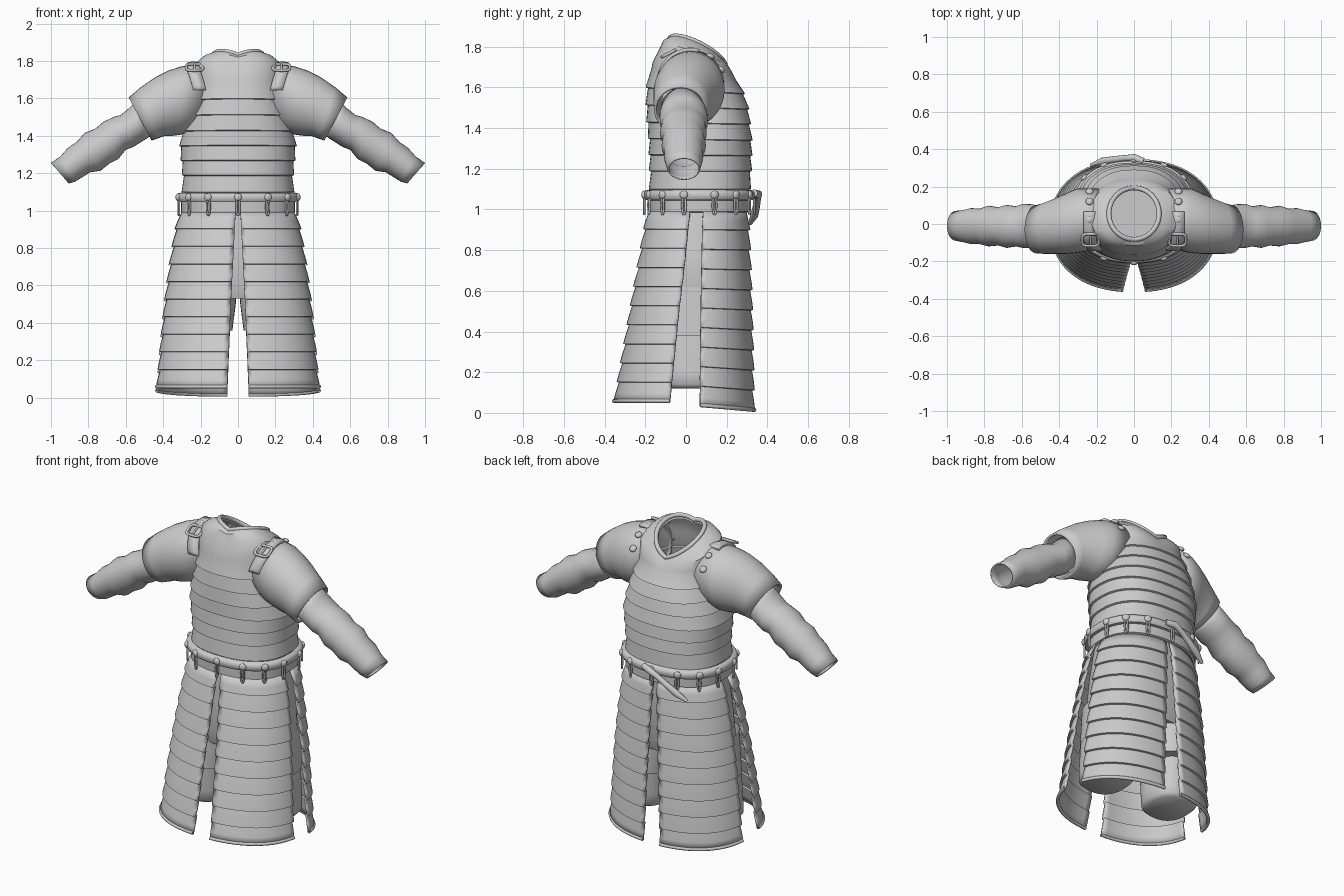
import bpy, bmesh, math
from mathutils import Vector
from mathutils.bvhtree import BVHTree

if "Cube" in bpy.data.objects:
    bpy.data.objects.remove(bpy.data.objects["Cube"])

mat = bpy.data.materials.new("plain grey")
mat.diffuse_color = (0.6, 0.6, 0.6, 1)
mat.use_nodes = True
mat.node_tree.nodes["Principled BSDF"].inputs["Base Color"].default_value = mat.diffuse_color


def finish(name, bm, angle=35, thick=0):
    bmesh.ops.recalc_face_normals(bm, faces=bm.faces)
    me = bpy.data.meshes.new(name)
    bm.to_mesh(me)
    bm.free()
    me.shade_smooth()
    me.set_sharp_from_angle(angle=math.radians(angle))
    me.materials.append(mat)
    ob = bpy.data.objects.new(name, me)
    bpy.context.collection.objects.link(ob)
    if thick:
        m = ob.modifiers.new("thickness", 'SOLIDIFY')
        m.thickness, m.offset = thick, -1
    return ob


def loft(name, rings, closed=True, caps=(), angle=35, thick=0):
    bm = bmesh.new()
    vs = [[bm.verts.new(p) for p in r] for r in rings]
    n = len(rings[0])
    for r0, r1 in zip(vs, vs[1:]):
        for i in range(n if closed else n - 1):
            j = (i + 1) % n
            bm.faces.new((r0[i], r0[j], r1[j], r1[i]))
    for c in caps:
        bm.faces.new(vs[c])
    return finish(name, bm, angle, thick)


def spow(v, p):
    return math.copysign(abs(v) ** p, v)


def ring(a, yf, yb, zf, zb=None, lift=0, p=0.85, cx=0, n=56):
    """Rounded horizontal section, tilted from zf in front to zb behind."""
    zb = zf if zb is None else zb
    out = []
    for i in range(n):
        t = 2 * math.pi * i / n
        c, s = spow(math.cos(t), p), spow(math.sin(t), p)
        out.append((cx + a * c, (yf + yb) / 2 + (yb - yf) / 2 * s,
                    (zf + zb) / 2 + (zb - zf) / 2 * s + lift * abs(c)))
    return out


def lerp_table(table, z):
    for lo, hi in zip(table, table[1:]):
        if z <= hi[0]:
            f = max(0, (z - lo[0]) / (hi[0] - lo[0]))
            return [u + (v - u) * f for u, v in zip(lo, hi)][1:]
    return table[-1][1:]


def tube(name, pts, r, closed=False, radii=None, res=3):
    cu = bpy.data.curves.new(name, 'CURVE')
    cu.dimensions, cu.bevel_depth, cu.bevel_resolution = '3D', r, res
    cu.use_fill_caps = True
    sp = cu.splines.new('POLY')
    sp.points.add(len(pts) - 1)
    for i, p in enumerate(pts):
        sp.points[i].co = (*p, 1)
        sp.points[i].radius = radii[i] if radii else 1
    sp.use_cyclic_u = closed
    tmp = bpy.data.objects.new(name + "_curve", cu)
    bpy.context.collection.objects.link(tmp)
    bpy.context.view_layer.update()
    me = bpy.data.meshes.new_from_object(tmp.evaluated_get(bpy.context.evaluated_depsgraph_get()))
    bpy.data.objects.remove(tmp)
    bm = bmesh.new()
    bm.from_mesh(me)
    bpy.data.meshes.remove(me)
    for f in bm.faces:
        f.material_index = 0
    return finish(name, bm, 50)


def stud(name, p, normal, r):
    bm = bmesh.new()
    bmesh.ops.create_uvsphere(bm, u_segments=12, v_segments=8, radius=r)
    bmesh.ops.scale(bm, vec=(1, 1, 0.6), verts=bm.verts)
    ob = finish(name, bm, 60)
    ob.rotation_euler = Vector(normal).to_track_quat('Z', 'Y').to_euler()
    ob.location = p


# Banded cuirass: z, half width, front y, back y, back z
body = [(1.0, .295, -.175, .305, 1.0), (1.2, .292, -.175, .318, 1.2),
        (1.36, .308, -.18, .32, 1.35), (1.45, .29, -.19, .31, 1.44),
        (1.56, .26, -.192, .30, 1.53), (1.64, .245, -.188, .265, 1.61),
        (1.72, .242, -.165, .243, 1.645)]
lames = [1.0, 1.10, 1.19, 1.27, 1.35, 1.43, 1.515, 1.6, 1.70]
rings = []
for lo, hi in zip(lames, lames[1:]):
    for z, off in ((lo, .008), (hi - .004, -.003)):
        a, yf, yb, zb = lerp_table(body, z)
        rings.append(ring(a + off, yf - off, yb + off, z, zb))
# Shoulder yoke rising to the tilted neck opening
rings += [ring(.24, -.165, .24, 1.72, 1.648, .02), ring(.23, -.13, .228, 1.785, 1.665, .05),
          ring(.19, -.115, .215, 1.82, 1.685, .055, .95), ring(.135, -.085, .195, 1.835, 1.705, .055, 1),
          ring(.122, -.07, .18, 1.815, 1.69, .05, 1)]
cuirass = loft("cuirass", rings)
tube("collar", ring(.134, -.082, .193, 1.832, 1.705, .054, 1), .013, True)


# Sleeves: top x, top z, bottom x, bottom z, front y, back y
def sleeve(name, rows, side, thick):
    rs = []
    for tx, tz, bx, bz, yf, yb in rows:
        r = []
        for i in range(32):
            t = 2 * math.pi * i / 32
            h = (1 + math.sin(t)) / 2
            r.append((side * (bx + (tx - bx) * h), (yf + yb) / 2 + (yb - yf) / 2 * math.cos(t), bz + (tz - bz) * h))
        rs.append(r)
    return loft(name, rs, angle=60, thick=thick)


short = [(.17, 1.79, .20, 1.43, -.13, .19), (.30, 1.772, .31, 1.405, -.155, .19),
         (.37, 1.75, .35, 1.40, -.16, .165), (.44, 1.715, .39, 1.40, -.16, .14),
         (.52, 1.66, .43, 1.385, -.16, .115), (.585, 1.605, .462, 1.375, -.157, .10)]
long = [(.53, 1.60, .45, 1.41, -.12, .09), (.58, 1.55, .50, 1.378, -.13, .105),
        (.63, 1.51, .56, 1.34, -.128, .108), (.66, 1.503, .60, 1.325, -.12, .095),
        (.72, 1.475, .64, 1.275, -.128, .102), (.76, 1.44, .69, 1.25, -.115, .09),
        (.82, 1.415, .735, 1.213, -.12, .098), (.86, 1.37, .79, 1.205, -.108, .082),
        (.91, 1.335, .83, 1.18, -.108, .085), (.95, 1.29, .87, 1.155, -.098, .075),
        (1.0, 1.255, .905, 1.145, -.09, .07)]
shells = [cuirass]
for side, tag in ((-1, "left"), (1, "right")):
    shells.append(sleeve("short_sleeve_" + tag, short, side, .012))
    sleeve("long_sleeve_" + tag, long, side, .008)

trees = [BVHTree.FromPolygons([v.co for v in o.data.vertices], [p.vertices for p in o.data.polygons]) for o in shells]


def on_shoulder(x, deg, off):
    """Point on the outer surface, found around the shoulder axis."""
    d = Vector((0, math.cos(math.radians(deg)), math.sin(math.radians(deg))))
    c = Vector((x, .03, 1.55))
    hits = [h[0] for h in (t.ray_cast(c + d, -d) for t in trees) if h[0]]
    return max(hits, key=lambda h: (h - c).dot(d)) + d * off, d


# Shoulder straps with buckles and rivets
for s, tag in ((-1, "left"), (1, "right")):
    rows = []
    for k in range(15):
        deg = 151 - 5 * k
        x = s * (.205 + .03 * min(1, k / 6))
        p, d = on_shoulder(x, deg, .014)
        w = Vector((.034, 0, 0))
        rows.append((p - w, p + w))
    loft("strap_" + tag, rows, False, angle=50, thick=.018)
    c, d = on_shoulder(s * .232, 118, .024)
    u, v = Vector((1, 0, 0)), d.cross(Vector((1, 0, 0)))
    frame = [c + u * .045 * spow(math.cos(t), .5) + v * .036 * spow(math.sin(t), .5)
             for t in (2 * math.pi * i / 24 for i in range(24))]
    tube("buckle_frame_" + tag, frame, .008, True, res=2)
    tube("buckle_pin_" + tag, [c - v * .036, c + v * .036], .006, res=2)
    for deg in (92, 66, 44):
        p, d = on_shoulder(s * .238, deg, .006)
        stud("rivet_" + tag, p, d, .021)

# Belt, studs, hanging loops and loose tail
loft("belt", [ring(.30 + o, -.18 - o, .31 + o, z) for z, o in
              ((1.045, 0), (1.047, .02), (1.06, .028), (1.08, .028), (1.093, .02), (1.097, 0))], angle=50)
loft("waist_band", [ring(.292 + o, -.172 - o, .302 + o, z) for z, o in
                    ((.985, 0), (.99, .012), (1.045, .012))], angle=50)
for k in range(14):
    t = 2 * math.pi * (k + .5) / 14
    n = Vector((math.cos(t) / .32, math.sin(t) / .27, 0)).normalized()
    c, s = spow(math.cos(t), .85), spow(math.sin(t), .85)
    stud("belt_stud", (.328 * c, .065 + .272 * s, 1.072), n, .021)
    q = Vector((.316 * c, .065 + .262 * s, 1.02))
    u = Vector((-n.y, n.x, 0))
    tube("belt_loop", [q + u * .009 * math.cos(a) + Vector((0, 0, .045 * math.sin(a))) + n * .008
                       for a in (2 * math.pi * i / 14 for i in range(14))], .0055, True, res=2)
tube("belt_tail", [(.05, .335, 1.08), (0, .355, 1.075), (-.05, .352, 1.05), (-.11, .345, 1.01),
                   (-.17, .335, .97), (-.23, .315, .93)], .018, radii=[1, 1.1, .9, 1, 1.1, .5])

# Banded skirt: z, half width, front y, back y, centre gap, front-panel edge y, back-panel edge y
skirt = [(0, .442, -.362, .335, .06, -.085, .07), (.3, .415, -.31, .33, .047, -.055, .07),
         (.5, .395, -.275, .325, .038, -.035, .073), (.7, .368, -.24, .318, .028, -.01, .076),
         (.9, .335, -.205, .31, .018, .01, .08), (1.0, .305, -.185, .30, .013, .02, .085)]


def skirt_row(z, off, side, back, drop):
    a, yf, yb, gap, ef, eb = lerp_table(skirt, z)
    a, yf, yb, p = a + off, yf - off, yb + off, .88
    yc, b = (yf + yb) / 2, (yb - yf) / 2
    sgn = 1 if back else -1
    t0 = sgn * math.acos((gap / a) ** (1 / p))
    t1 = math.asin(spow(((eb if back else ef) - yc) / b, 1 / p))
    row = []
    for i in range(21):
        t = t0 + (t1 - t0) * i / 20
        y = yc + b * spow(math.sin(t), p)
        row.append(Vector((side * a * math.cos(t) ** p, y, z - drop * y / .34)))
    return row


LAMES = 10
for back in (0, 1):
    for s in (-1, 1):
        name = ("back" if back else "front") + ("_right" if s > 0 else "_left")
        z0 = .04 if back else .055
        rows = []
        for k in range(LAMES):
            for f, off in ((k, -.005), (k + .55, .003), (k + .97, .007)):
                f /= LAMES
                rows.append(skirt_row(.995 + (z0 - .995) * f, off, s, back, .03 * f * back))
        loft(name + "_skirt_panel", rows, False, angle=30, thick=.012)
        tube(name + "_skirt_hem", skirt_row(z0 + .004, .003, s, back, .03 * back), .010)

# Inner hip cloth and layered leg cloth
loft("hip_cloth", [ring(.275, -.155, .28, 1.0), ring(.305, -.165, .275, .8), ring(.325, -.17, .265, .6),
                   ring(.30, -.15, .24, .53)], caps=(0, -1))
for s, tag in ((-1, "left"), (1, "right")):
    loft("upper_leg_cloth_" + tag, [ring(.16, -.165, .25, .62, cx=s * .165), ring(.16, -.165, .25, .5, cx=s * .172),
                                    ring(.155, -.165, .245, .36, cx=s * .185)], caps=(-1,))
    loft("lower_leg_cloth_" + tag, [ring(.135, -.13, .2, .38, cx=s * .215), ring(.14, -.125, .19, .2, cx=s * .225),
                                    ring(.14, -.12, .185, .14, cx=s * .228),
                                    ring(.12, -.10, .165, .12, cx=s * .228)], caps=(-1,), angle=60)
